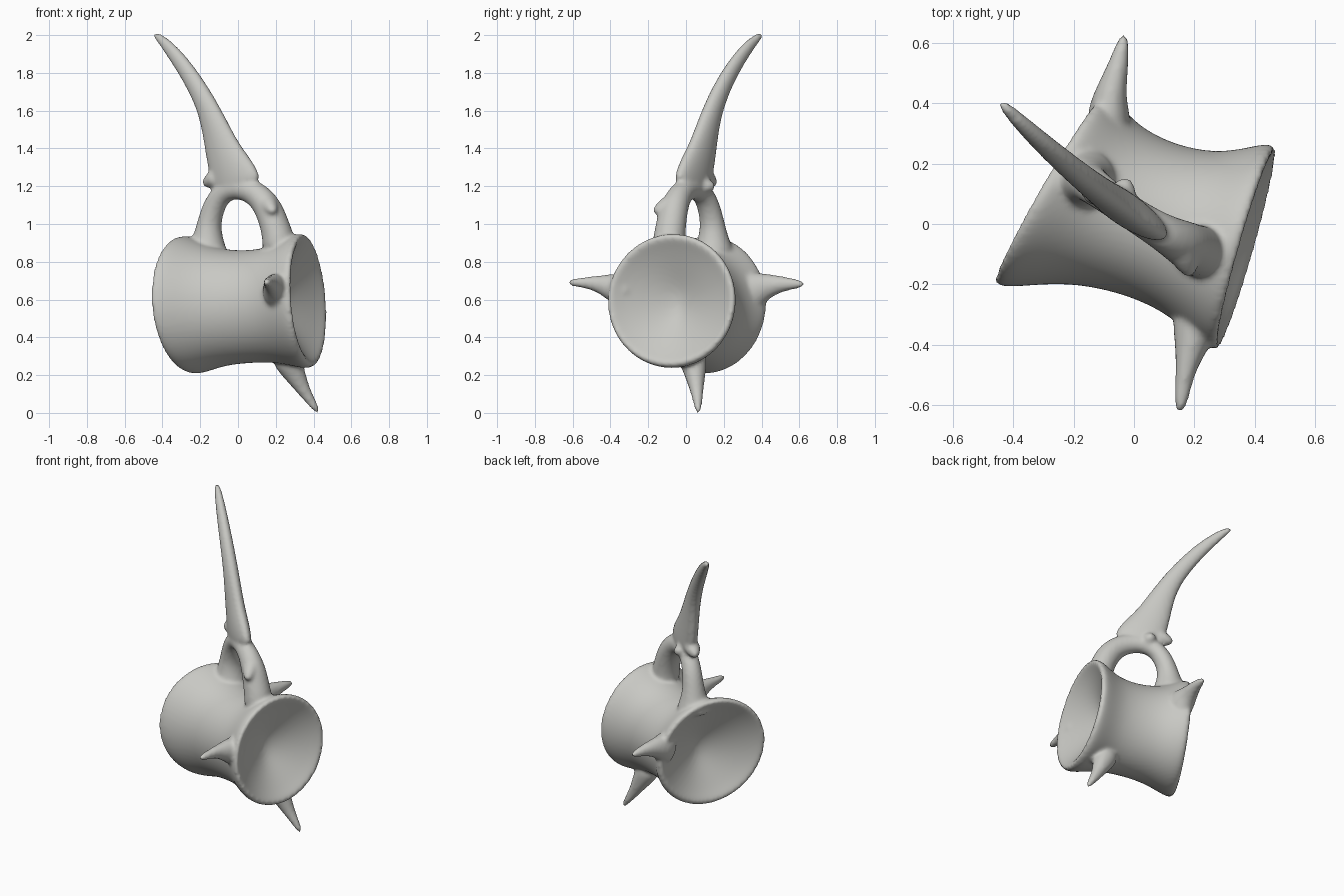
import bpy, bmesh, math
from mathutils import Vector

cube = bpy.data.objects.get("Cube")
if cube:
    bpy.data.objects.remove(cube)

bone = bpy.data.materials.new("bone_grey")
bone.use_nodes = True
bone.diffuse_color = (0.58, 0.58, 0.55, 1)
shader = bone.node_tree.nodes["Principled BSDF"]
shader.inputs["Base Color"].default_value = bone.diffuse_color
shader.inputs["Roughness"].default_value = 0.8

bm = bmesh.new()


def skin_rings(rings, sides):
    """Bridge (centre, half axis, half axis) ellipses into a closed part."""
    loops = []
    for centre, a, b in rings:
        angles = [2 * math.pi * i / sides for i in range(sides)]
        loops.append([bm.verts.new(centre + a * math.cos(t) + b * math.sin(t)) for t in angles])
    for lower, upper in zip(loops, loops[1:]):
        for i in range(sides):
            j = (i + 1) % sides
            bm.faces.new((lower[i], lower[j], upper[j], upper[i]))
    bm.faces.new(loops[0])
    bm.faces.new(loops[-1])


def tube(sections, normal, sides=10):
    """Sweep an ellipse along (point, half width, half thickness) sections."""
    points = [Vector(s[0]) for s in sections]
    rings = []
    for i, (_, width, thick) in enumerate(sections):
        tangent = points[min(i + 1, len(points) - 1)] - points[max(i - 1, 0)]
        across = tangent.cross(normal).normalized()
        depth = across.cross(tangent).normalized()
        rings.append((points[i], across * width * 1.05, depth * thick * 1.05))
    skin_rings(rings, sides)


# Spool-shaped body with a hollow cone in each end
back_end, front_end = Vector((-0.28, 0.115, 0.575)), Vector((0.37, -0.08, 0.597))
half_profile = [(0.22, 0.03), (0.12, 0.18), (0.04, 0.29), (0.0, 0.335),
                (-0.01, 0.36), (0.03, 0.372), (0.12, 0.342), (0.28, 0.287)]
profile = half_profile + [(0.5, 0.265)] + [(1 - f, r * 0.975) for f, r in reversed(half_profile)]
rings = []
for f, r in profile:
    yaw = math.radians(60 + 14 * f)
    centre = back_end.lerp(front_end, f) - Vector((0, 0, 0.1 * f * (1 - f)))
    side = Vector((math.cos(yaw), math.sin(yaw), 0))
    up = Vector((-0.07, 0.02, 1)).normalized()
    rings.append((centre, side * r, up * (r + 0.14 * f * (1 - f))))
skin_rings(rings, 20)

# Arch and spine follow one gently curved upright sheet, diagonal to the body
SHEET_NORMAL = Vector((0.57, 0.82, 0))


def on_sheet(s, z):
    return Vector((0.8 * s, 0.03 - 0.52 * s + 0.28 * s * s, z))


arch = [(-0.205, 0.82, 0.13, 0.12), (-0.2, 0.89, 0.09, 0.09), (-0.195, 0.99, 0.062, 0.065),
        (-0.165, 1.09, 0.06, 0.06), (-0.10, 1.175, 0.058, 0.055), (0.01, 1.195, 0.06, 0.055),
        (0.12, 1.165, 0.068, 0.06), (0.2, 1.09, 0.075, 0.075), (0.24, 1.0, 0.075, 0.08),
        (0.27, 0.92, 0.085, 0.085), (0.27, 0.85, 0.09, 0.09)]
tube([(on_sheet(s, z), w, t) for s, z, w, t in arch], SHEET_NORMAL, 12)

spine = [(0.0, 1.17, 0.15, 0.045), (-0.015, 1.22, 0.155, 0.055), (-0.055, 1.3, 0.132, 0.056),
         (-0.11, 1.4, 0.104, 0.05), (-0.185, 1.6, 0.062, 0.044), (-0.31, 1.78, 0.05, 0.038),
         (-0.43, 1.91, 0.04, 0.03), (-0.51, 1.98, 0.026, 0.022), (-0.555, 2.005, 0.014, 0.014)]
tube([(on_sheet(s, z), w, t) for s, z, w, t in spine], SHEET_NORMAL, 12)

# Side and lower processes, flared where they join the body
UP, BACK = Vector((0, 0, 1)), Vector((0, 1, 0))
tube([((-0.08, 0.29, 0.62), 0.065, 0.12), ((-0.085, 0.36, 0.65), 0.075, 0.105),
      ((-0.08, 0.43, 0.675), 0.053, 0.065), ((-0.05, 0.53, 0.685), 0.034, 0.036),
      ((-0.03, 0.635, 0.68), 0.016, 0.016)], UP)
tube([((0.2, -0.28, 0.63), 0.075, 0.11), ((0.2, -0.37, 0.66), 0.07, 0.085),
      ((0.175, -0.46, 0.685), 0.037, 0.044), ((0.16, -0.55, 0.69), 0.027, 0.027),
      ((0.15, -0.63, 0.69), 0.018, 0.016)], UP)
tube([((0.24, 0.03, 0.32), 0.085, 0.085), ((0.285, 0.045, 0.235), 0.068, 0.065),
      ((0.335, 0.055, 0.14), 0.04, 0.04), ((0.38, 0.062, 0.07), 0.027, 0.027),
      ((0.43, 0.065, -0.005), 0.014, 0.014)], BACK)

# Small spurs around the arch
for root, tip in [((0.15, -0.06, 1.12), (0.19, -0.175, 1.06)),
                  ((-0.05, 0.06, 1.2), (-0.02, 0.155, 1.2)),
                  ((-0.10, 0.09, 1.25), (-0.185, 0.155, 1.21))]:
    root, tip = Vector(root), Vector(tip)
    tube([(root, 0.06, 0.06), (root.lerp(tip, 0.5), 0.048, 0.045), (tip, 0.02, 0.02)], UP, 8)

bmesh.ops.recalc_face_normals(bm, faces=bm.faces)
mesh = bpy.data.meshes.new("vertebra")
bm.to_mesh(mesh)
bm.free()
mesh.materials.append(bone)
vertebra = bpy.data.objects.new("vertebra", mesh)
bpy.context.collection.objects.link(vertebra)

# Round the parts, fuse them into one bone and soften the joins
rounding = vertebra.modifiers.new("rounding", "SUBSURF")
rounding.levels = rounding.render_levels = 2
fuse = vertebra.modifiers.new("fuse", "REMESH")
fuse.mode = "VOXEL"
fuse.voxel_size = 0.012
fuse.use_smooth_shade = True
soften = vertebra.modifiers.new("soften", "SMOOTH")
soften.factor = 0.5
soften.iterations = 5
